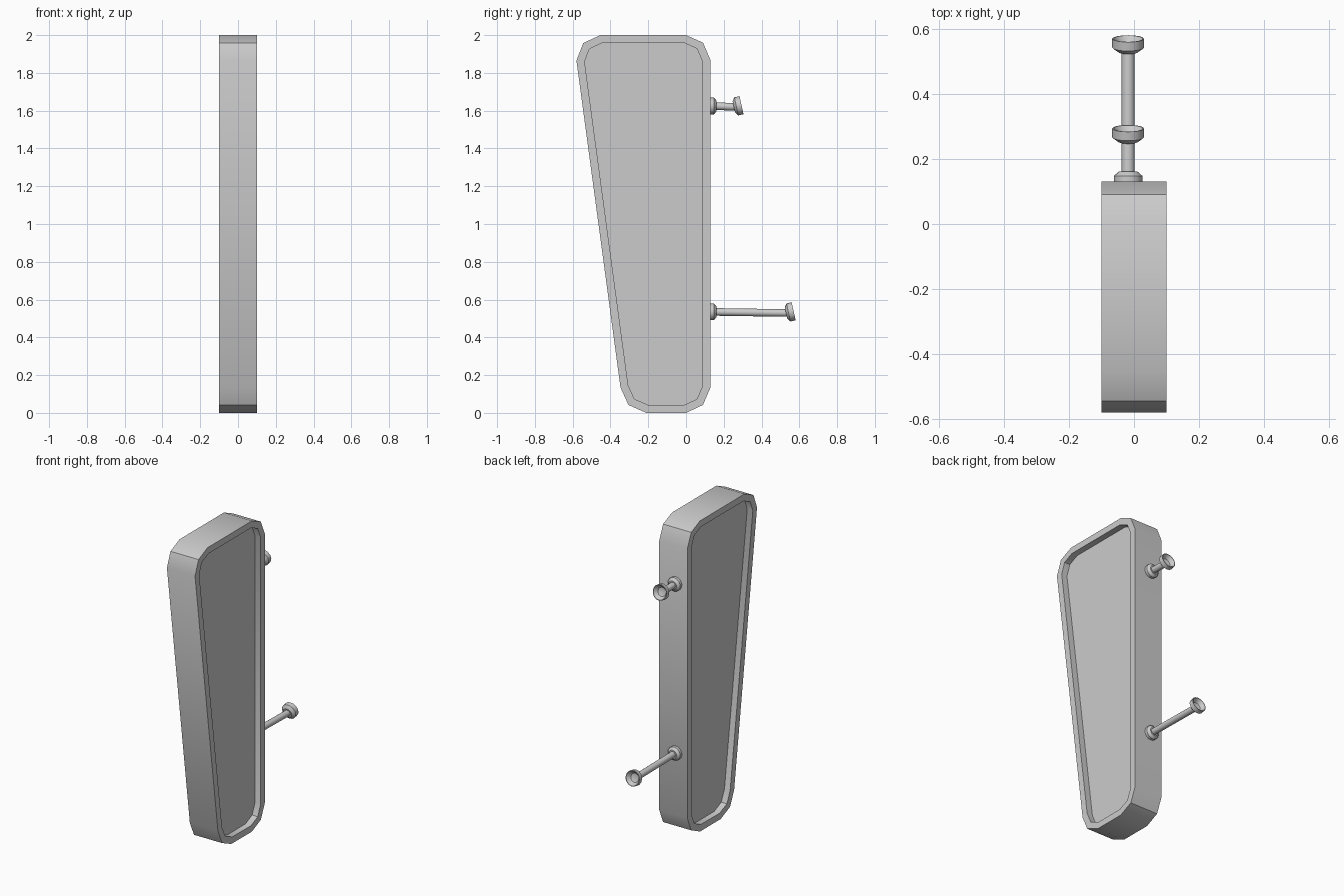
import bpy, bmesh, math
from mathutils import Vector

if "Cube" in bpy.data.objects:
    bpy.data.objects.remove(bpy.data.objects["Cube"])


def finish(name, bm):
    bmesh.ops.recalc_face_normals(bm, faces=bm.faces[:])
    me = bpy.data.meshes.new(name)
    bm.to_mesh(me)
    bm.free()
    ob = bpy.data.objects.new(name, me)
    bpy.context.collection.objects.link(ob)
    bpy.ops.object.select_all(action='DESELECT')
    bpy.context.view_layer.objects.active = ob
    ob.select_set(True)
    bpy.ops.object.shade_smooth_by_angle(angle=math.radians(30))
    return ob


def lathe(name, profile, origin, axis, sides=16):
    """Revolve (radius, height) points around axis, starting at origin."""
    bm = bmesh.new()
    vs = [bm.verts.new((r, 0, h)) for r, h in profile]
    es = [bm.edges.new(p) for p in zip(vs, vs[1:])]
    bmesh.ops.spin(bm, geom=vs + es, cent=(0, 0, 0), axis=(0, 0, 1),
                   angle=math.tau, steps=sides, use_duplicate=False)
    bmesh.ops.remove_doubles(bm, verts=bm.verts[:], dist=1e-4)
    ob = finish(name, bm)
    ob.location = origin
    ob.rotation_mode = 'QUATERNION'
    ob.rotation_quaternion = Vector(axis).to_track_quat('Z', 'Y')
    return ob


# Tapered frame with rounded corners and a recessed panel on both sides
outline = [(-.58, 1.865), (-.544, 1.958), (-.453, 2), (0, 2), (.09, 1.96),
           (.13, 1.867), (.13, .135), (.09, .042), (0, 0), (-.21, 0),
           (-.305, .042), (-.347, .135)]
bm = bmesh.new()
left = bm.faces.new([bm.verts.new((-.1, y, z)) for y, z in outline])
ext = bmesh.ops.extrude_face_region(bm, geom=[left], use_keep_orig=True)
bmesh.ops.translate(bm, vec=(.2, 0, 0),
                    verts=[g for g in ext['geom'] if isinstance(g, bmesh.types.BMVert)])
bmesh.ops.recalc_face_normals(bm, faces=bm.faces[:])
for panel in [f for f in bm.faces if len(f.verts) == len(outline)]:
    bmesh.ops.inset_region(bm, faces=[panel], thickness=.042, use_even_offset=True)
    bmesh.ops.inset_region(bm, faces=[panel], thickness=0, depth=-.04)
finish("frame_body", bm)

# Two mounting arms: wall flange, rod and upward-tilted cup
X = -.018
tilt = Vector((0, .976, .216))
flange = [(0, 0), (.044, 0), (.044, .02), (.028, .034), (0, .034)]
cup = [(0, 0), (.03, 0), (.049, .014), (.049, .042), (.045, .042),
       (.028, .018), (0, .01)]
for label, z, cup_face in (("upper", 1.625, (X, .294, 1.629)),
                           ("lower", .535, (X, .57, .538))):
    start = Vector((X, .128, z))
    base = Vector(cup_face) - tilt * .042
    end = base + Vector((0, .008, 0))
    lathe(label + "_flange", flange, start, (0, 1, 0))
    length = (end - start).length
    lathe(label + "_rod", [(0, 0), (.02, 0), (.02, length), (0, length)],
          start, end - start)
    lathe(label + "_cup", cup, base, tilt)
